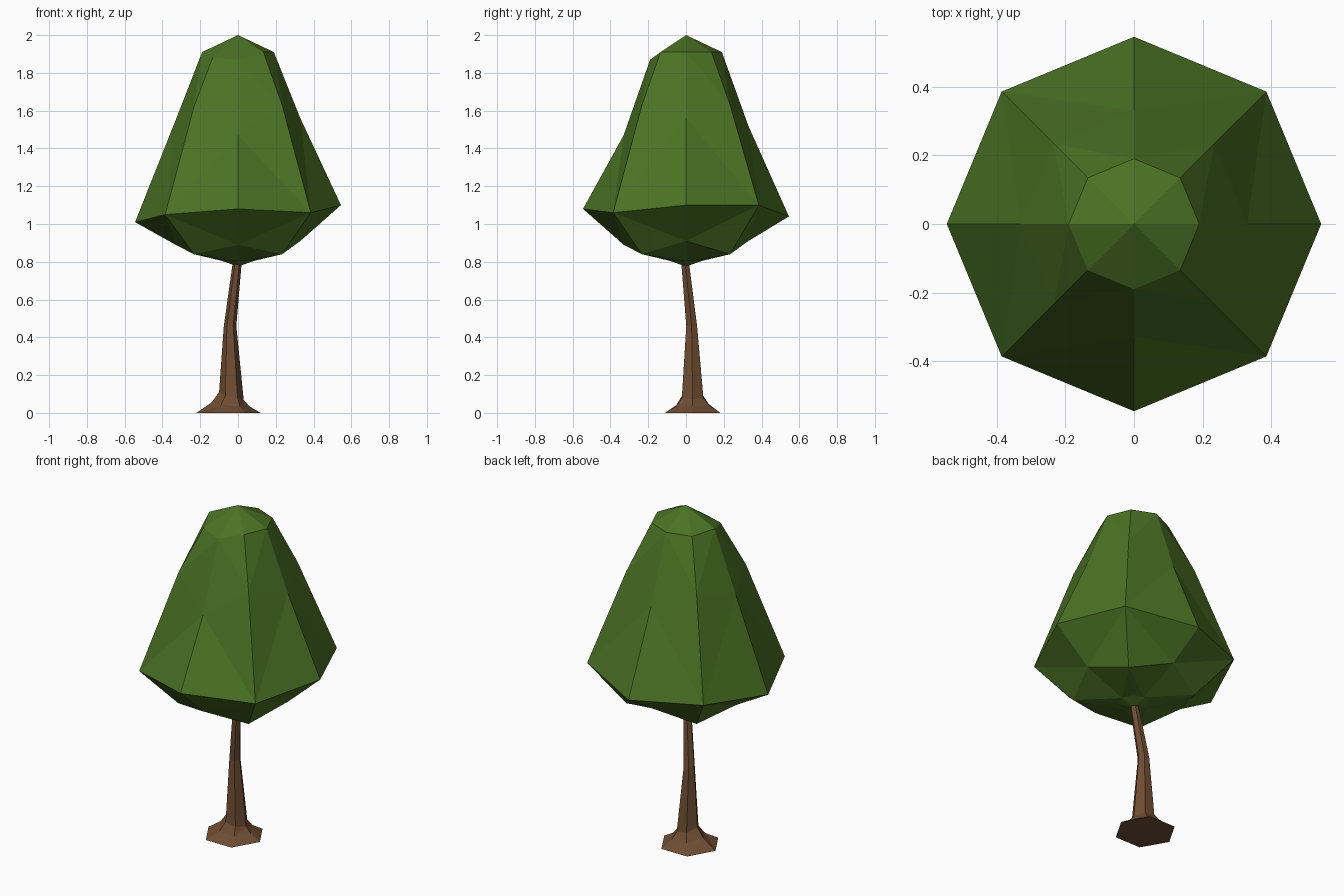
import bpy, bmesh, math

if "Cube" in bpy.data.objects:
    bpy.data.objects.remove(bpy.data.objects["Cube"])


def material(name, rgb):
    m = bpy.data.materials.new(name)
    m.diffuse_color = (*rgb, 1)
    m.use_nodes = True
    m.node_tree.nodes["Principled BSDF"].inputs["Base Color"].default_value = m.diffuse_color
    return m


def loft(name, rings, mat, bottom=None, top=None):
    """Skin equal-sided rings of points; close with an apex point or a flat cap."""
    bm = bmesh.new()
    loops = [[bm.verts.new(p) for p in ring] for ring in rings]
    n = len(loops[0])
    for a, b in zip(loops, loops[1:]):
        for i in range(n):
            j = (i + 1) % n
            bm.faces.new((a[i], a[j], b[j], b[i]))
    for loop, apex in ((loops[0], bottom), (loops[-1], top)):
        if apex:
            v = bm.verts.new(apex)
            for i in range(n):
                bm.faces.new((loop[i], loop[(i + 1) % n], v))
        else:
            bm.faces.new(loop)
    bmesh.ops.triangulate(bm, faces=bm.faces[:])
    bmesh.ops.recalc_face_normals(bm, faces=bm.faces[:])
    mesh = bpy.data.meshes.new(name)
    bm.to_mesh(mesh)
    bm.free()
    mesh.materials.append(mat)
    bpy.context.collection.objects.link(bpy.data.objects.new(name, mesh))


def ring(cx, cy, r, heights):
    n = len(heights)
    return [(cx + r * math.cos(math.tau * i / n),
             cy + r * math.sin(math.tau * i / n), z) for i, z in enumerate(heights)]


# Foliage: eight-sided crown with uneven ring heights
crown = [
    (0.085, [0.805] * 8),
    (0.33, [0.91, 0.84, 0.91, 0.84, 0.89, 0.84, 0.89, 0.84]),
    (0.545, [1.10, 1.10, 1.04, 1.05, 1.01, 1.05, 1.08, 1.06]),
    (0.33, [1.56, 1.63, 1.52, 1.62, 1.55, 1.62, 1.47, 1.63]),
    (0.19, [1.91, 1.91, 1.91, 1.90, 1.91, 1.88, 1.87, 1.91]),
]
loft("foliage", [ring(0, 0, r, zs) for r, zs in crown],
     material("leaf_green", (0.07, 0.17, 0.018)), (0, 0, 0.775), (0, 0, 2.0))

# Trunk: leaning six-sided stem with a flared foot
stem = [
    (-0.05, 0.035, 0.17, [0.0] * 6),
    (-0.04, 0.035, 0.10, [0.035, 0.04, 0.045, 0.055, 0.04, 0.035]),
    (-0.035, 0.035, 0.065, [0.07, 0.08, 0.09, 0.11, 0.09, 0.08]),
    (-0.042, 0.03, 0.033, [0.46] * 6),
    (-0.006, -0.003, 0.024, [0.78] * 6),
    (0.0, -0.008, 0.022, [0.86] * 6),
]
loft("trunk", [ring(*s) for s in stem], material("bark_brown", (0.16, 0.075, 0.033)))
